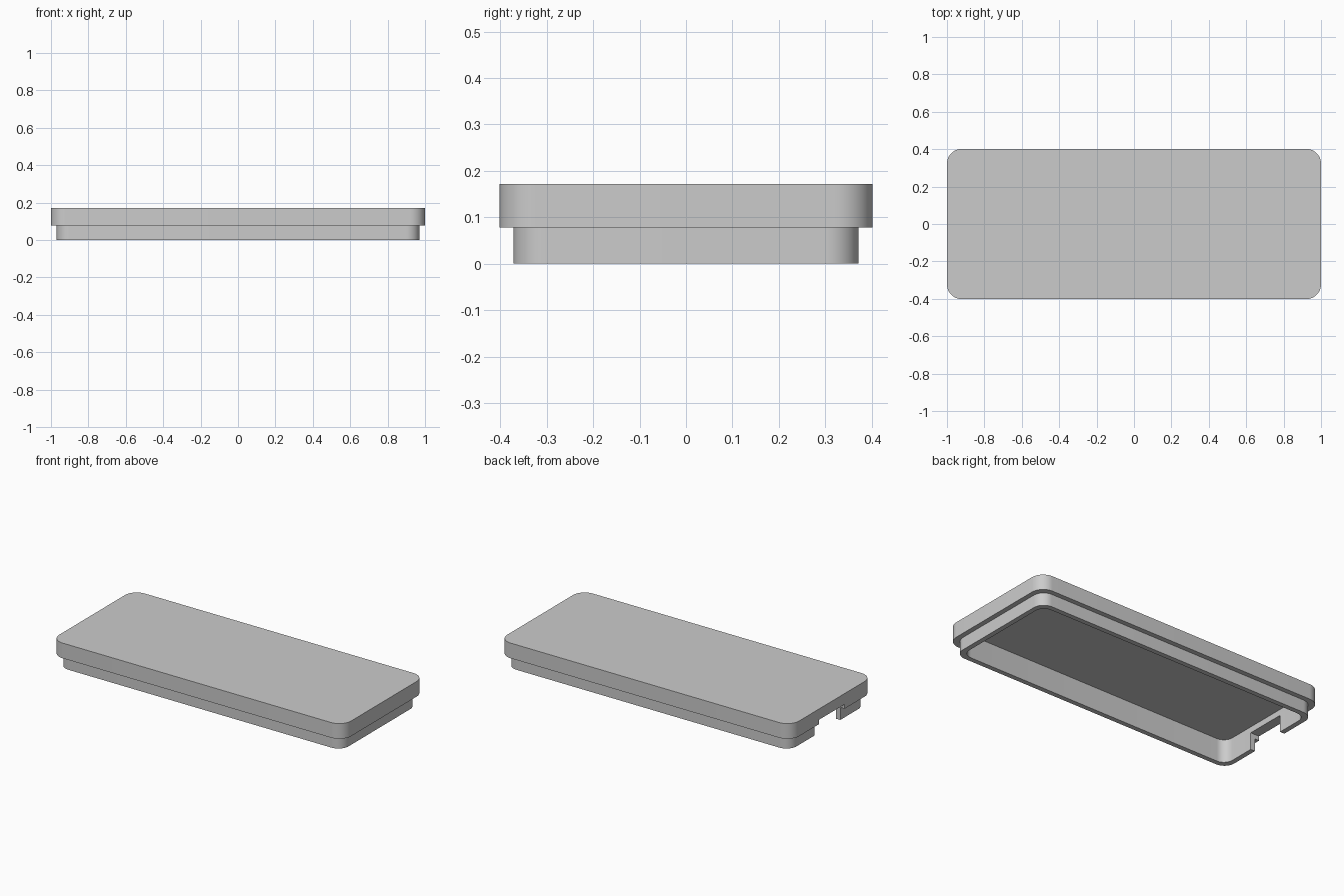
import bpy, bmesh
from math import cos, sin, pi, radians

cube = bpy.data.objects.get("Cube")
if cube:
    bpy.data.objects.remove(cube, do_unlink=True)

# Single plain grey material
grey = bpy.data.materials.new("light_grey")
grey.use_nodes = True
colour = (0.6, 0.6, 0.6, 1)
grey.diffuse_color = colour
grey.node_tree.nodes["Principled BSDF"].inputs["Base Color"].default_value = colour

TOP, RIM, CEILING = 0.172, 0.078, 0.142
STEPS = 12


def rounded_loop(bm, hx, hy, r, z):
    """Ring of vertices along a rounded rectangle."""
    ring = []
    for i, (sx, sy) in enumerate([(1, 1), (-1, 1), (-1, -1), (1, -1)]):
        for k in range(STEPS + 1):
            a = (i + k / STEPS) * pi / 2
            ring.append(bm.verts.new((sx * (hx - r) + r * cos(a),
                                      sy * (hy - r) + r * sin(a), z)))
    return ring


def add_object(name, bm):
    bmesh.ops.recalc_face_normals(bm, faces=bm.faces)
    mesh = bpy.data.meshes.new(name)
    bm.to_mesh(mesh)
    bm.free()
    mesh.materials.append(grey)
    obj = bpy.data.objects.new(name, mesh)
    bpy.context.collection.objects.link(obj)
    return obj


# Hollow lid: outer rim, stepped-in lip, open pocket underneath
outer, lip, pocket = (1.0, 0.402, 0.08), (0.97, 0.372, 0.07), (0.94, 0.342, 0.06)
profile = [(outer, TOP), (outer, RIM), (lip, RIM), (lip, 0), (pocket, 0), (pocket, CEILING)]
bm = bmesh.new()
rings = [rounded_loop(bm, *size, z) for size, z in profile]
for a, b in zip(rings, rings[1:]):
    for i in range(len(a)):
        j = (i + 1) % len(a)
        bm.faces.new((a[i], a[j], b[j], b[i]))
bm.faces.new(rings[0])
bm.faces.new(rings[-1])
lid = add_object("lid", bm)

# Rectangular notch through the lip and lower rim at one end
bm = bmesh.new()
bmesh.ops.create_cube(bm, size=1)
bmesh.ops.scale(bm, vec=(0.3, 0.25, 0.2), verts=bm.verts)
bmesh.ops.translate(bm, vec=(-1.0, 0, 0.005), verts=bm.verts)
cutter = add_object("notch_cutter", bm)
cutter.hide_render = True

cut = lid.modifiers.new("notch", "BOOLEAN")
cut.operation = "DIFFERENCE"
cut.solver = "EXACT"
cut.object = cutter
bpy.ops.object.select_all(action="DESELECT")
lid.select_set(True)
bpy.context.view_layer.objects.active = lid
bpy.ops.object.modifier_apply(modifier=cut.name)
bpy.data.objects.remove(cutter, do_unlink=True)

bpy.ops.object.shade_smooth_by_angle(angle=radians(30))
